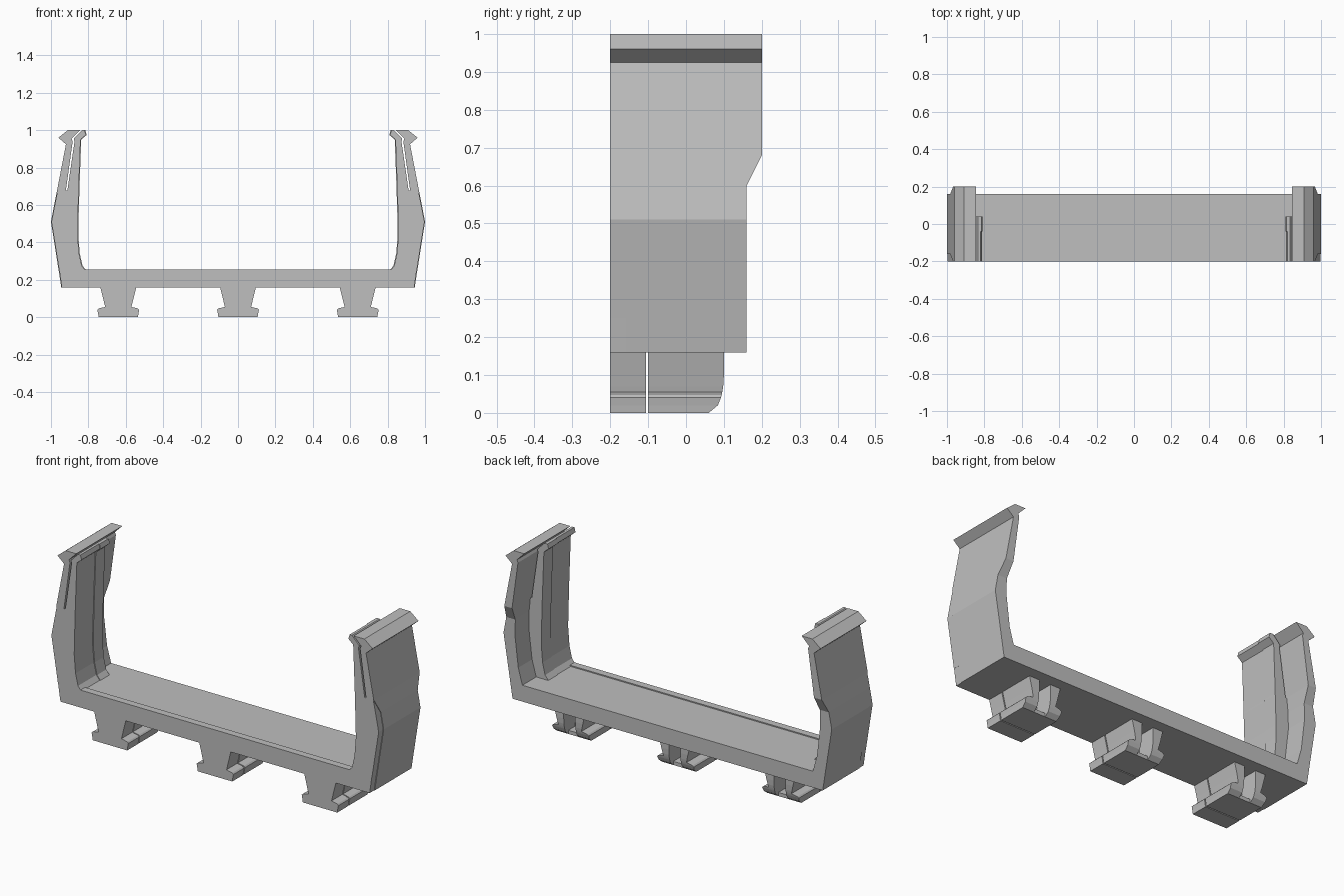
import bpy, bmesh, math

if "Cube" in bpy.data.objects:
    bpy.data.objects.remove(bpy.data.objects["Cube"], do_unlink=True)

grey = bpy.data.materials.new("light grey plastic")
grey.use_nodes = True
COLOUR = (0.52, 0.52, 0.52, 1)
grey.diffuse_color = COLOUR
grey.node_tree.nodes["Principled BSDF"].inputs["Base Color"].default_value = COLOUR


def strip(name, rows, front, back, x=0, mirror=False):
    """Loft rows of (inner x, inner z, outer x, outer z); depth limits may vary with z."""
    front_at = front if callable(front) else lambda z: front
    back_at = back if callable(back) else lambda z: back
    bm = bmesh.new()
    rings = []
    for xi, zi, xo, zo in rows:
        points = [(xi, front_at(zi), zi), (xo, front_at(zo), zo),
                  (xo, back_at(zo), zo), (xi, back_at(zi), zi)]
        rings.append([bm.verts.new(p) for p in points])
    for low, high in zip(rings, rings[1:]):
        for i in range(4):
            j = (i + 1) % 4
            bm.faces.new((low[i], low[j], high[j], high[i]))
    bm.faces.new(rings[0])
    bm.faces.new(rings[-1])
    bmesh.ops.recalc_face_normals(bm, faces=bm.faces)
    mesh = bpy.data.meshes.new(name)
    bm.to_mesh(mesh)
    bm.free()
    mesh.materials.append(grey)
    obj = bpy.data.objects.new(name, mesh)
    obj.location.x = x
    bpy.context.collection.objects.link(obj)
    if mirror:
        obj.modifiers.new("Mirror", "MIRROR")
    return obj


def level(z, xi, xo):
    return (xi, z, xo, z)


def arm_depth(z):
    """Half depth of the arm, flaring out towards the top."""
    return 0.16 + 0.04 * min(1, max(0, (z - 0.6) / 0.08))


# Base with a slightly raised strip along the front
strip("base", [level(0.16, -0.945, 0.945), level(0.25, -0.959, 0.959)], -0.16, 0.16)
strip("base_front_strip", [level(0.16, -0.942, 0.942), level(0.256, -0.956, 0.956)],
      -0.2, -0.16)

# Thin outer walls of the arms, ending in outward barbs
wall = [level(0.25, 0.885, 0.959), level(0.34, 0.91, 0.973), level(0.51, 0.93, 1.0),
        level(0.6, 0.928, 0.983), level(0.68, 0.92, 0.967),
        (0.884, 0.94, 0.92, 0.925), (0.89, 0.955, 0.96, 0.96),
        (0.845, 1.0, 0.91, 1.0)]
strip("arm_wall", wall, lambda z: -arm_depth(z), arm_depth, mirror=True)

# Front edges of the arms, set in a hair from the walls
edge = [(xi, zi, xo - 0.003, zo) for xi, zi, xo, zo in wall[:5]]
strip("arm_front_edge", edge, -0.2, -0.16, mirror=True)

# Inner ribs, separated from the walls by a slit and ending in inward hooks
rib = [level(0.25, 0.815, 0.9), level(0.275, 0.835, 0.905), level(0.34, 0.85, 0.925),
       level(0.44, 0.858, 0.935), level(0.51, 0.857, 0.94), level(0.67, 0.852, 0.935),
       level(0.68, 0.852, 0.912), (0.842, 0.95, 0.874, 0.94),
       (0.813, 0.975, 0.878, 0.955), (0.82, 1.0, 0.835, 1.0)]
strip("rib_front", rib, -0.2, -0.04, mirror=True)
strip("rib_back", [(xi - 0.004, zi, xo, zo) for xi, zi, xo, zo in rib],
      -0.04, 0.04, mirror=True)

# Clip feet: a front plate, then two rounded prongs around an open slot
foot = [(0, 0.105), (0.02, 0.108), (0.04, 0.112), (0.047, 0.105), (0.055, 0.07),
        (0.07, 0.074), (0.1, 0.081), (0.16, 0.096)]
SLOT = 0.035


def rounded_back(z):
    drop = max(0, (0.1 - z) / 0.1)
    return 0.06 + 0.04 * math.sqrt(1 - drop * drop)


for side, x in (("right", -0.64), ("middle", 0), ("left", 0.64)):
    strip(side + "_foot_front", [level(z, -w, w) for z, w in foot], -0.2, -0.106, x)
    strip(side + "_foot_prongs", [level(z, SLOT, w) for z, w in foot],
          -0.1, rounded_back, x, mirror=True)
    strip(side + "_foot_core", [level(0, -SLOT, SLOT), level(0.16, -SLOT, SLOT)],
          -0.1, 0, x)
    strip(side + "_foot_floor", [level(0, -SLOT, SLOT), level(0.02, -SLOT, SLOT)],
          0, 0.06, x)
